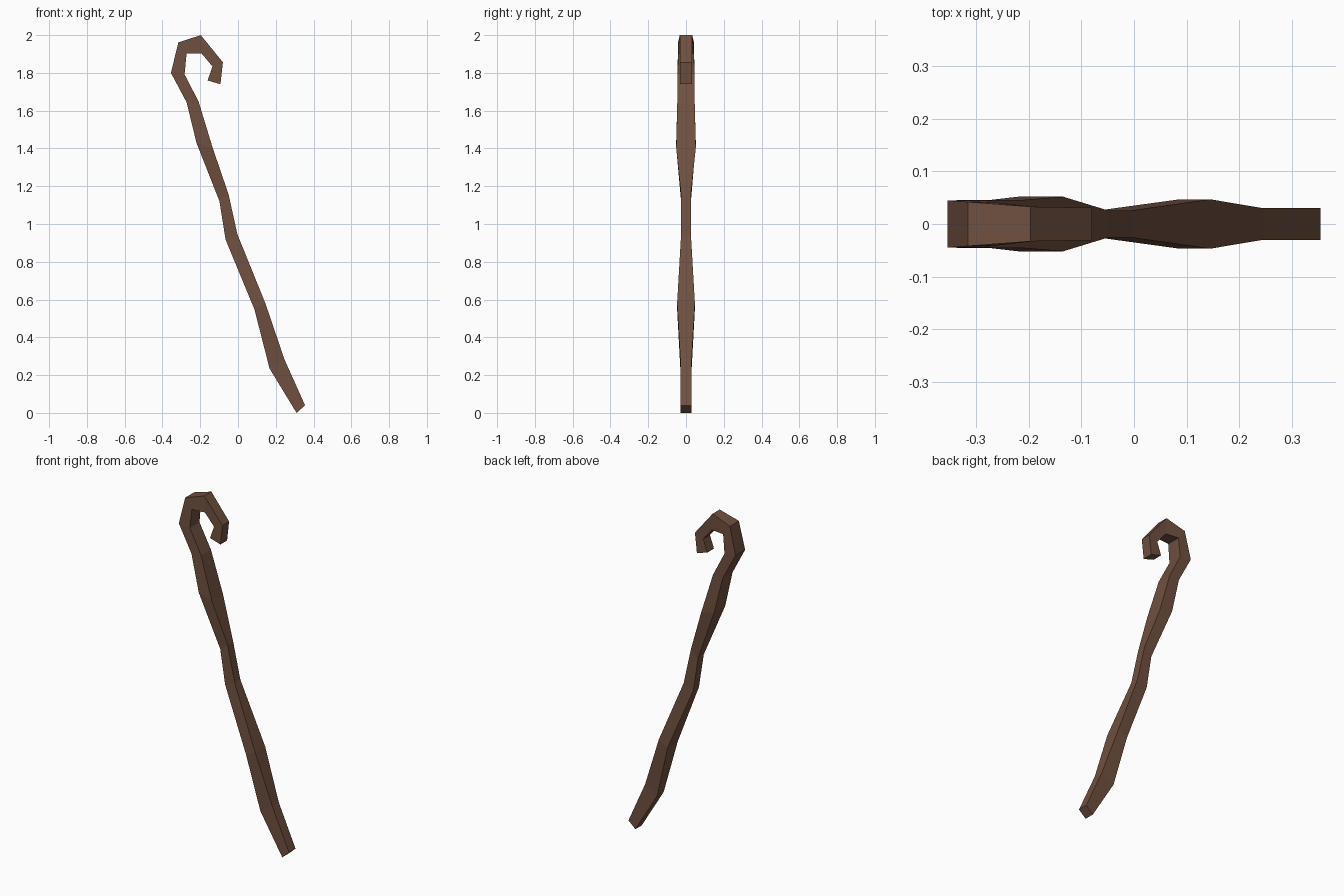
import bpy, bmesh

# One colour for the whole staff
wood = bpy.data.materials.new("brown wood")
wood.diffuse_color = (0.16, 0.08, 0.05, 1)

# Square sections from foot to hook tip: outer x, z, inner x, z, half depth
sections = [
    (0.31, 0.00, 0.355, 0.04, 0.03),
    (0.167, 0.235, 0.246, 0.283, 0.03),
    (0.087, 0.548, 0.145, 0.58, 0.047),
    (-0.066, 0.918, -0.003, 0.945, 0.026),
    (-0.098, 1.12, -0.05, 1.157, 0.026),
    (-0.22, 1.43, -0.135, 1.406, 0.052),
    (-0.272, 1.644, -0.209, 1.649, 0.046),
    (-0.355, 1.80, -0.283, 1.792, 0.045),
    (-0.316, 1.961, -0.272, 1.903, 0.042),
    (-0.197, 2.00, -0.193, 1.903, 0.033),
    (-0.080, 1.856, -0.135, 1.834, 0.031),
    (-0.093, 1.74, -0.161, 1.76, 0.031),
]

# Crooked staff: skin the sections into one tube and cap both ends
bm = bmesh.new()
rings = []
for ox, oz, ix, iz, d in sections:
    corners = [(ox, -d, oz), (ix, -d, iz), (ix, d, iz), (ox, d, oz)]
    rings.append([bm.verts.new(c) for c in corners])
for a, b in zip(rings, rings[1:]):
    for i in range(4):
        j = (i + 1) % 4
        bm.faces.new((a[i], a[j], b[j], b[i]))
bm.faces.new(rings[0][::-1])
bm.faces.new(rings[-1])
bmesh.ops.recalc_face_normals(bm, faces=bm.faces[:])

mesh = bpy.data.meshes.new("crooked_staff")
bm.to_mesh(mesh)
bm.free()
mesh.materials.append(wood)
staff = bpy.data.objects.new("crooked_staff", mesh)
bpy.context.collection.objects.link(staff)
